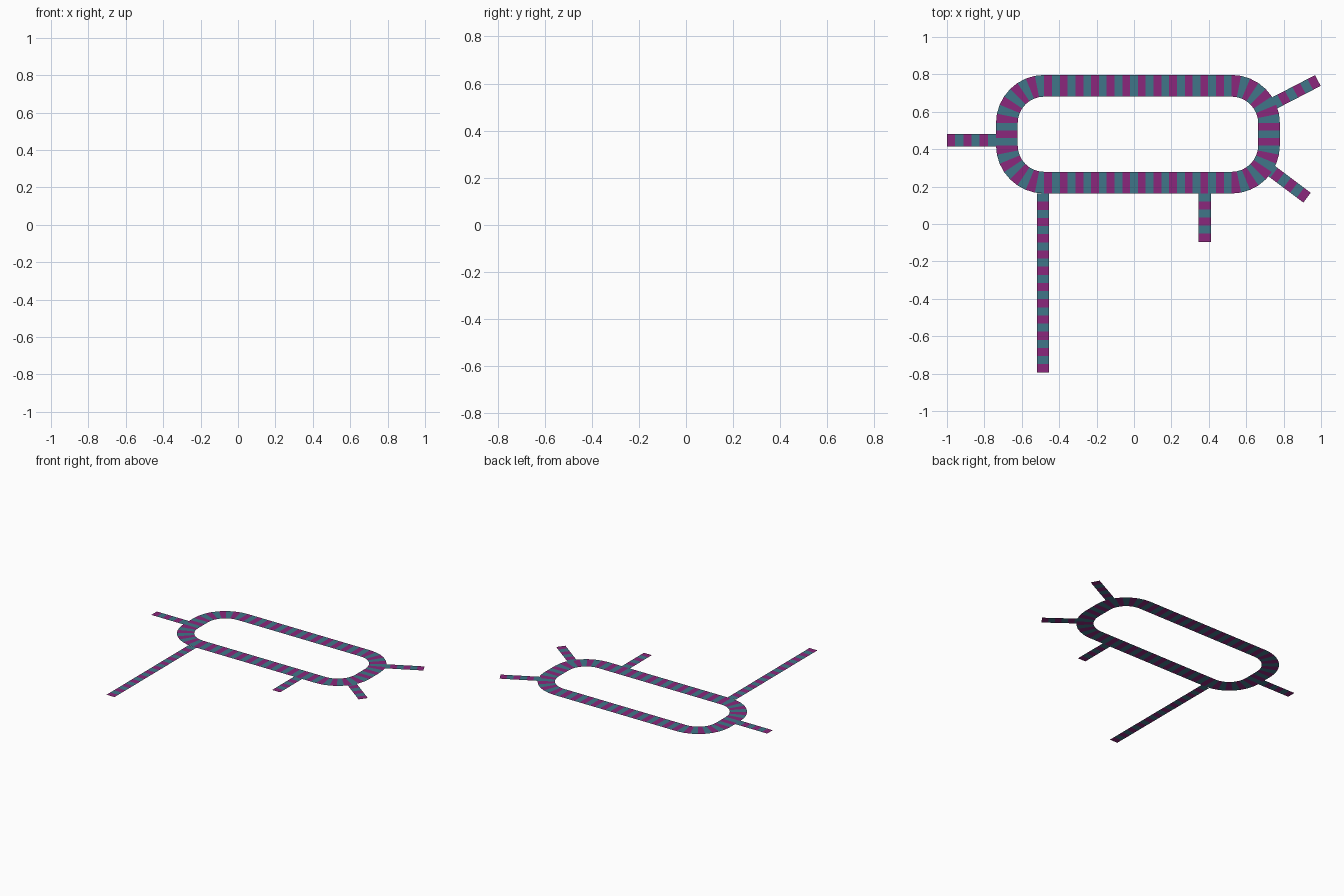
import bpy, bmesh, math
from mathutils import Vector

if "Cube" in bpy.data.objects:
    bpy.data.objects.remove(bpy.data.objects["Cube"])


def material(name, color):
    m = bpy.data.materials.new(name)
    m.diffuse_color = color
    m.use_nodes = True
    m.node_tree.nodes["Principled BSDF"].inputs["Base Color"].default_value = m.diffuse_color
    return m


PURPLE = material("purple", (0.26, 0.02, 0.20, 1))
TEAL = material("teal", (0.05, 0.18, 0.25, 1))


def strip(name, rungs, closed=False, first=0):
    """Flat band of alternating tiles from (left, right) point pairs."""
    bm = bmesh.new()
    pairs = [[bm.verts.new((p[0], p[1], 0)) for p in r] for r in rungs]
    n = len(pairs)
    for i in range(n if closed else n - 1):
        a, b = pairs[i], pairs[(i + 1) % n]
        f = bm.faces.new((a[0], a[1], b[1], b[0]))
        f.material_index = (i + first) % 2
        f.normal_update()
        if f.normal.z < 0:
            f.normal_flip()
    me = bpy.data.meshes.new(name)
    bm.to_mesh(me)
    bm.free()
    me.materials.append(PURPLE)
    me.materials.append(TEAL)
    ob = bpy.data.objects.new(name, me)
    bpy.context.collection.objects.link(ob)


# Rounded rectangular loop, counter-clockwise from the top right corner
X0, X1, Y0, Y1 = -0.48, 0.522, 0.421, 0.539   # corner arc centres
R, HALF = 0.2, 0.058
corners = [(X1, Y1), (X0, Y1), (X0, Y0), (X1, Y0)]
rungs = []
for k, c in enumerate(corners):
    c = Vector(c)
    nxt = Vector(corners[(k + 1) % 4])
    steps = 24 if k % 2 == 0 else 3
    for i in range(8):                         # corner arc
        a = math.radians(90 * (k + i / 8))
        d = Vector((math.cos(a), math.sin(a)))
        rungs.append((c + d * (R - HALF), c + d * (R + HALF)))
    a = math.radians(90 * (k + 1))
    d = Vector((math.cos(a), math.sin(a)))
    for i in range(steps):                     # straight run
        p = c.lerp(nxt, i / steps)
        rungs.append((p + d * (R - HALF), p + d * (R + HALF)))
strip("loop_road", rungs, closed=True, first=1)


def spur(name, end, start, tiles):
    """Narrow branch, counted from its outer end (purple first)."""
    e, s = Vector(end), Vector(start)
    d = (s - e).normalized()
    side = Vector((-d.y, d.x)) * 0.0325
    pts = [e.lerp(s, i / tiles) for i in range(tiles + 1)]
    strip(name, [(p + side, p - side) for p in pts])


# Branches
spur("long_front_branch", (-0.487, -0.793), (-0.487, 0.163), 22)
spur("short_front_branch", (0.378, -0.095), (0.378, 0.163), 6)
spur("left_branch", (-1.0, 0.448), (-0.738, 0.448), 6)
spur("back_right_branch", (0.983, 0.767), (0.741, 0.642), 6)
spur("front_right_branch", (0.925, 0.141), (0.713, 0.300), 6)
